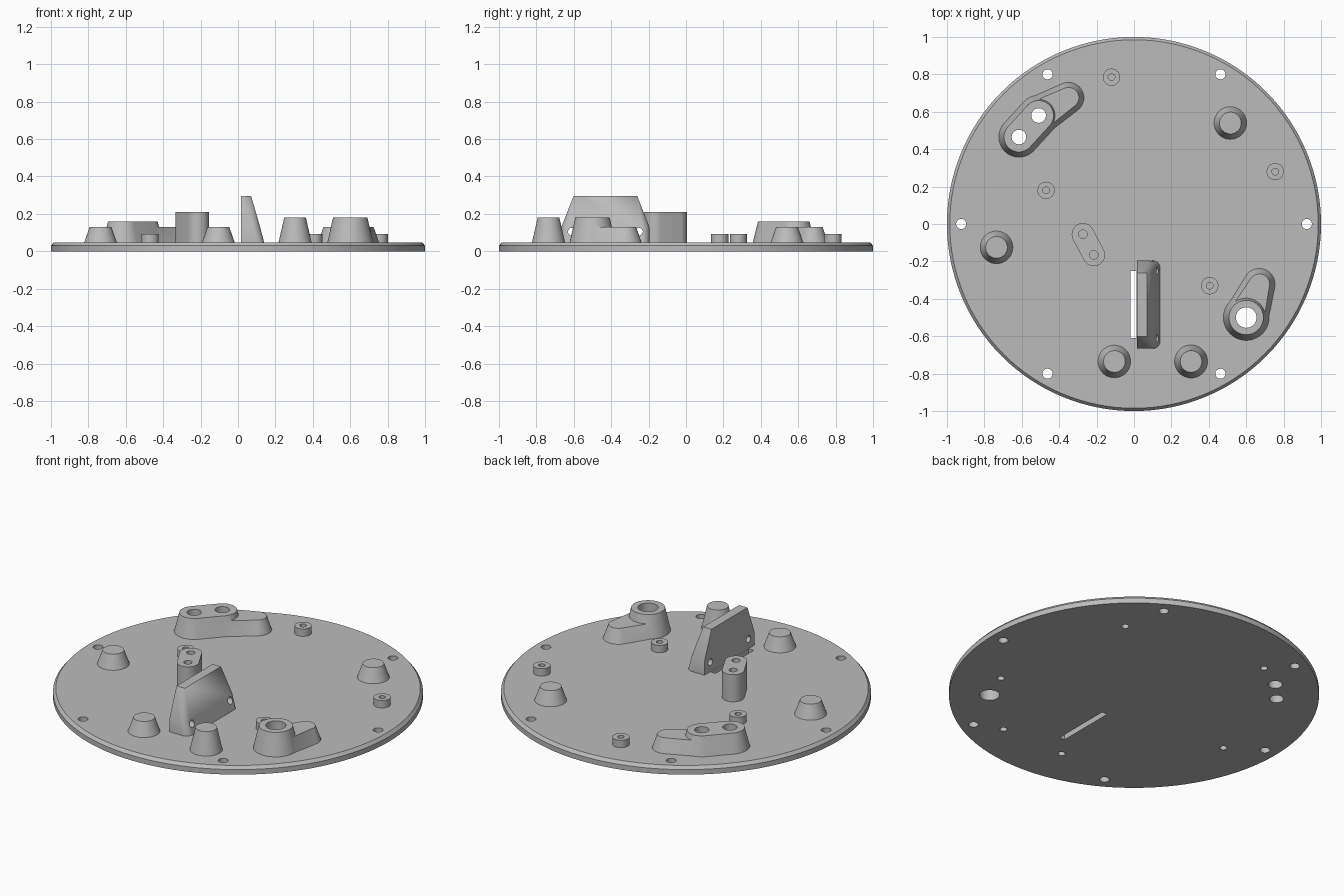
import bpy, bmesh, math
from mathutils import Matrix

if "Cube" in bpy.data.objects:
    bpy.data.objects.remove(bpy.data.objects["Cube"])

grey = bpy.data.materials.new("light grey")
grey.diffuse_color = (0.5, 0.5, 0.5, 1)
grey.use_nodes = True
grey.node_tree.nodes["Principled BSDF"].inputs["Base Color"].default_value = grey.diffuse_color


def add_hull(bm, levels, seg=48):
    """Convex solid around circles; levels = [(z, [(x, y, r), ...]), ...]"""
    tmp = bmesh.new()
    for z, circles in levels:
        for x, y, r in circles:
            for i in range(seg if r > 0 else 1):
                a = 2 * math.pi * i / seg
                tmp.verts.new((x + r * math.cos(a), y + r * math.sin(a), z))
    out = bmesh.ops.convex_hull(tmp, input=tmp.verts[:])
    junk = {g for g in out["geom_interior"] + out["geom_unused"]
            if isinstance(g, bmesh.types.BMVert)}
    bmesh.ops.delete(tmp, geom=list(junk), context='VERTS')
    bmesh.ops.dissolve_limit(tmp, angle_limit=0.005, verts=tmp.verts[:], edges=tmp.edges[:])
    bmesh.ops.recalc_face_normals(tmp, faces=tmp.faces[:])
    me = bpy.data.meshes.new("tmp")
    tmp.to_mesh(me)
    tmp.free()
    bm.from_mesh(me)
    bpy.data.meshes.remove(me)


def make(name, bm):
    me = bpy.data.meshes.new(name)
    bm.to_mesh(me)
    bm.free()
    me.materials.append(grey)
    ob = bpy.data.objects.new(name, me)
    bpy.context.collection.objects.link(ob)
    return ob


def solid(name, levels, seg=48):
    bm = bmesh.new()
    add_hull(bm, levels, seg)
    return make(name, bm)


def boolean(ob, other, op):
    m = ob.modifiers.new(op, 'BOOLEAN')
    m.operation, m.object, m.solver = op, other, 'EXACT'
    bpy.context.view_layer.objects.active = ob
    bpy.ops.object.modifier_apply(modifier=m.name)


def merge(ob, other):
    boolean(ob, other, 'UNION')
    bpy.data.objects.remove(other)


TOP, B = 0.048, 0.04   # plate surface, sunk base of the raised parts
parts = []

# Round base plate with chamfered upper rim
parts.append(solid("base_plate", [(0, [(0, 0, 1)]), (0.03, [(0, 0, 1)]),
                                  (TOP, [(0, 0, 0.985)])], 128))

# Tapered standoffs
cones = [(0.515, 0.54, 0.13), (-0.735, -0.125, 0.13), (-0.105, -0.735, 0.13), (0.305, -0.735, 0.18)]
for x, y, h in cones:
    parts.append(solid("standoff", [(B, [(x, y, 0.09)]), (h, [(x, y, 0.058)])]))

# Small locating pegs
pegs = [(-0.12, 0.785), (-0.47, 0.18), (0.755, 0.28), (0.405, -0.33)]
for x, y in pegs:
    parts.append(solid("peg", [(B, [(x, y, 0.046)]), (0.092, [(x, y, 0.046)])]))

# Tall oblong post
post = [(-0.273, -0.055), (-0.215, -0.165)]
parts.append(solid("oblong_post", [(z, [(x, y, 0.06) for x, y in post]) for z in (B, 0.21)]))

# Two-hole boss with a low lobe
a, b, c = (-0.615, 0.465), (-0.51, 0.58), (-0.35, 0.675)
boss = solid("double_boss", [(B, [(*a, 0.11), (*b, 0.11)]), (0.16, [(*a, 0.08), (*b, 0.08)])])
merge(boss, solid("lobe", [(B, [(*b, 0.107), (*c, 0.085)]), (0.13, [(*b, 0.08), (*c, 0.055)])]))
parts.append(boss)

# Single-hole boss with a low lobe
d, e = (0.6, -0.5), (0.67, -0.322)
boss = solid("single_boss", [(B, [(*d, 0.124)]), (0.18, [(*d, 0.092)])])
merge(boss, solid("lobe", [(B, [(*d, 0.12), (*e, 0.087)]), (0.13, [(*d, 0.095), (*e, 0.055)])]))
parts.append(boss)

# Upright wedge bracket with sloping back
yc = -0.431
levels = []
for z, x, w, r in ((B, 0.142, 0.235, 0.04), (0.13, 0.118, 0.235, 0.04), (0.297, 0.07, 0.17, 0)):
    levels.append((z, [(0.015, yc + s * w, 0) for s in (-1, 1)]
                   + [(x - r, yc + s * (w - r), r) for s in (-1, 1)]))
parts.append(solid("wedge_bracket", levels))

# Cutter holding every hole
bm = bmesh.new()


def hole(x, y, r, z0=-0.1, z1=0.5):
    add_hull(bm, [(z0, [(x, y, r)]), (z1, [(x, y, r)])], 32)


for i in range(6):                       # rim screw holes
    t = math.radians(60 * i)
    hole(0.924 * math.cos(t), 0.924 * math.sin(t), 0.027)
for x, y in (a, b):                      # through holes in bosses
    hole(x, y, 0.039)
hole(*d, 0.055)
for x, y, h in cones:                    # blind holes from below
    hole(x, y, 0.02, -0.1, h - 0.03)
for x, y in (c, e):
    hole(x, y, 0.02, -0.1, 0.1)
for x, y in pegs:                        # blind holes from above
    hole(x, y, 0.018, 0.055)
for x, y in post:
    hole(x, y, 0.023, 0.09)
add_hull(bm, [(z, [(x, y, 0) for x in (-0.02, 0.0145) for y in (-0.61, -0.25)])
              for z in (-0.1, 0.5)])     # slot beside the wedge
for y in (yc - 0.18, yc + 0.18):         # cross holes in the wedge
    bmesh.ops.create_cone(bm, cap_ends=True, segments=32, radius1=0.02, radius2=0.02, depth=0.3,
                          matrix=Matrix.Translation((0.08, y, 0.105)) @ Matrix.Rotation(math.pi / 2, 4, 'Y'))
cutter = make("hole_cutter", bm)

for ob in parts:
    boolean(ob, cutter, 'DIFFERENCE')
    bpy.ops.object.select_all(action='DESELECT')
    ob.select_set(True)
    bpy.context.view_layer.objects.active = ob
    bpy.ops.object.shade_smooth_by_angle(angle=math.radians(25))
bpy.data.objects.remove(cutter)
